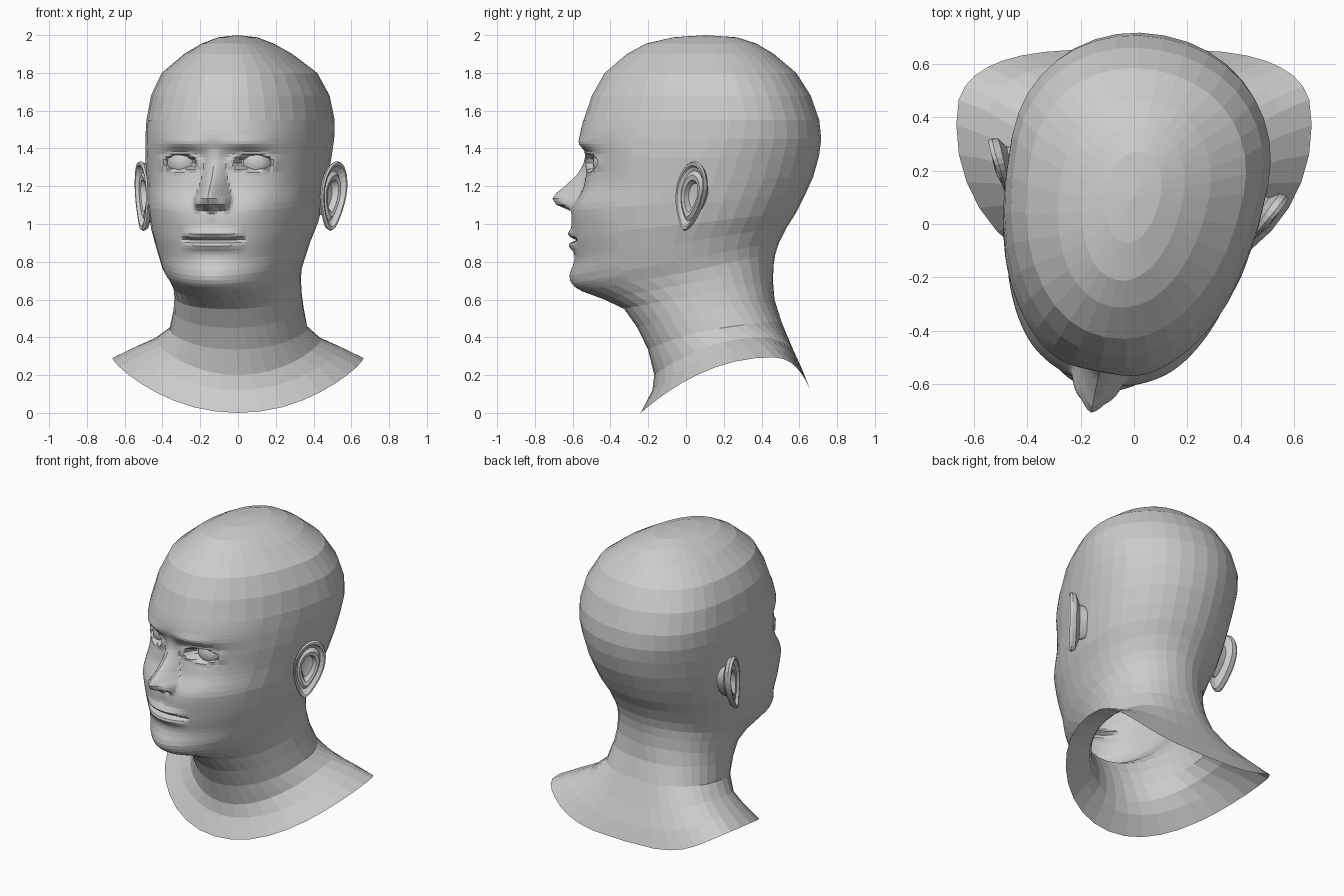
import bpy, bmesh
from math import sin, cos, pi, exp, radians, hypot
from mathutils import Vector

if "Cube" in bpy.data.objects:
    bpy.data.objects.remove(bpy.data.objects["Cube"])

YAW = radians(-11)      # the head is turned a little on the neck
PIVOT = 0.12


def table(knots, t):
    """Piecewise linear lookup in a short list of (position, value)."""
    if t <= knots[0][0]:
        return knots[0][1]
    for (a, p), (b, q) in zip(knots, knots[1:]):
        if t <= b:
            return p + (q - p) * (t - a) / (b - a)
    return knots[-1][1]


def turn(x, y, z, k=1.0):
    s, c = sin(YAW * k), cos(YAW * k)
    d = (y - PIVOT) * (1 + 0.018 * k)
    return Vector((x * c - d * s, PIVOT + x * s + d * c, z))


def gauss(dx, dz, sx, sz):
    return exp(-(dx / sx) ** 2 - (dz / sz) ** 2)


def make_object(name, bm):
    bmesh.ops.recalc_face_normals(bm, faces=bm.faces[:])
    me = bpy.data.meshes.new(name)
    bm.to_mesh(me)
    bm.free()
    ob = bpy.data.objects.new(name, me)
    bpy.context.collection.objects.link(ob)
    return ob


# Tilted cross-sections: front z, front y, back z, back y, half width, y of widest point
SKULL = [
    (2.0, .10, 2.0, .10, 0, .10),
    (1.988, -.07, 1.988, .27, .10, .12),
    (1.955, -.21, 1.955, .37, .185, .13),
    (1.90, -.31, 1.90, .46, .28, .15),
    (1.80, -.425, 1.80, .575, .405, .19),
    (1.68, -.492, 1.68, .65, .465, .22),
    (1.55, -.535, 1.55, .695, .488, .24),
    (1.45, -.552, 1.45, .706, .488, .22),
    (1.34, -.52, 1.36, .695, .482, .17),
    (1.20, -.53, 1.25, .665, .466, .13),
    (1.07, -.593, 1.15, .62, .452, .09),
    (.93, -.595, 1.06, .575, .432, .05),
]
NECK = [
    (.81, -.585, .98, .525, .40, .01),
    (.70, -.605, .90, .485, .37, .01),
    (.645, -.55, .84, .467, .345, .05),
    (.60, -.43, .78, .458, .335, .10),
    (.55, -.325, .70, .456, .335, .13),
    (.45, -.255, .60, .465, .345, .15),
    (.335, -.20, .48, .505, .365, .19),
    (.20, -.168, .34, .565, .44, .27),
    (.12, -.178, .23, .615, .55, .33),
    (.0, -.24, .13, .655, .665, .37),
]
RINGS = SKULL + NECK
LAST = len(RINGS) - 1


def section(v):
    """Catmull-Rom blend of the cross-sections."""
    i = min(int(v), LAST - 1)
    t = v - i
    p = [RINGS[max(0, min(LAST, i + j))] for j in (-1, 0, 1, 2)]
    return [0.5 * (2 * b + (c - a) * t + (2 * a - 5 * b + 4 * c - d) * t * t
                   + (3 * b - a - 3 * c + d) * t ** 3) for a, b, c, d in zip(*p)]


FRONT_POWER = [(5, 2.1), (8, 2.35), (10, 2.3), (13, 1.85), (16, 2), (21, 2.05)]
BACK_POWER = [(0, 2.1), (16, 2.1), (21, 3.2)]
SIDE_LIFT = [(16, 0), (18, .04), (19, .12), (20, .17), (21, .225)]
YAW_AMOUNT = [(13, 1), (14, .92), (16, .65), (19, 0)]
NOSE_OUT = [(1.06, 0), (1.075, .03), (1.10, .105), (1.135, .145), (1.165, .142),
            (1.22, .095), (1.26, .058), (1.32, .025), (1.40, 0)]
NOSE_WIDE = [(1.06, .095), (1.13, .105), (1.2, .08), (1.3, .058), (1.4, .05)]


def face_relief(x, z):
    """Depth of the facial features, positive is inwards."""
    ax = abs(x)
    d = 0.0
    # nose and nostrils
    w = table(NOSE_WIDE, z)
    if ax < w:
        d -= table(NOSE_OUT, z) * (1 - (ax / w) ** 1.5)
    d -= .022 * gauss(ax - .075, z - 1.11, .025, .03)
    d += .04 * gauss(ax - .042, z - 1.08, .02, .013)
    # eye socket, lids and opening
    d += .042 * gauss(ax - .19, z - 1.335, .095, .055)
    r = hypot((ax - .197) / .085, (z - 1.325) / .034)
    d -= .014 * exp(-((r - 1.3) / .3) ** 2)
    d += .045 * max(0, min(1, (1.12 - r) / .22))
    # brow and cheekbone
    d -= .016 * gauss(ax - .17, z - 1.425, .11, .03)
    d -= .012 * gauss(ax - .27, z - 1.14, .09, .09)
    # lips, mouth line, groove and chin
    fade = max(0, 1 - (ax / .175) ** 2)
    d -= fade * .026 * exp(-((z - .946) / .024) ** 2)
    d -= fade * .026 * exp(-((z - .885) / .026) ** 2)
    d += fade ** .5 * .036 * exp(-((z - .917) / .010) ** 2)
    d += .007 * gauss(x, z - 1.0, .02, .035)
    d -= .012 * gauss(x, z - .74, .11, .05)
    return d


def surface(u, v):
    zf, yf, zb, yb, w, y0 = section(v)
    front = cos(u) >= 0
    e = 2 / table(FRONT_POWER if front else BACK_POWER, v)
    ex = 2 / (table(FRONT_POWER, v) * max(0, cos(u)) + table(BACK_POWER, v) * max(0, -cos(u))
              + 2.1 * (1 - abs(cos(u))))
    x = w * abs(sin(u)) ** ex * (1 if u > 0 else -1)
    y = y0 + ((yf if front else yb) - y0) * abs(cos(u)) ** e
    z = zf + (zb - zf) * (1 - cos(u)) / 2 + table(SIDE_LIFT, v) * sin(u) ** 2
    if abs(u) < 1.3 and 5 < v < 15:
        y += face_relief(x, z)
    return turn(x, y, z, table(YAW_AMOUNT, v))


# Head and neck: a grid in (u, v), refined over the face, then wrapped into shape
SEG = 36
bm = bmesh.new()
grid = [[bm.verts.new((-pi + 2 * pi * i / SEG, j, 0)) for i in range(SEG + 1)]
        for j in range(LAST + 1)]
for lo, hi in zip(grid, grid[1:]):
    for i in range(SEG):
        bm.faces.new((lo[i], lo[i + 1], hi[i + 1], hi[i]))
for half, v0, v1, cuts in ((1.05, 6, 14, 3), (.55, 7, 12, 1)):
    edges = set()
    for f in bm.faces:
        c = f.calc_center_median()
        if abs(c.x) < half and v0 < c.y < v1:
            edges.update(f.edges)
    bmesh.ops.subdivide_edges(bm, edges=list(edges), cuts=cuts, use_grid_fill=True)
for vert in bm.verts:
    vert.co = surface(vert.co.x, vert.co.y)
bmesh.ops.remove_doubles(bm, verts=bm.verts[:], dist=0.0005)
make_object("head_and_neck", bm)

# Ear profile from the bowl over the fold and rim to the back: radius, height
EAR_PROFILE = [(.15, -.025), (.36, -.022), (.46, .012), (.60, .018), (.72, .002),
               (.82, .012), (.88, .03), (.96, .032), (1.0, .016), (.93, -.008), (.6, -.03), (.5, -.075)]


def make_ear(name, side):
    n, flare = 28, radians(25)
    bm = bmesh.new()
    rings = []
    for r, h in EAR_PROFILE:
        ring = []
        for k in range(n):
            a = 2 * pi * k / n
            up = sin(a)
            across = .095 * r * cos(a) * (1 + .25 * up - .15 * up * up) + .03 * r * up
            low = .45 + .55 * max(0, min(1, .9 + .8 * cos(a)))
            hh = h * (low if h > 0 else 1)
            x = .502 + across * sin(flare) + hh * cos(flare)
            y = .125 + across * cos(flare) - hh * sin(flare)
            ring.append(bm.verts.new(turn(side * x, y, 1.148 + .185 * r * up)))
        rings.append(ring)
    for p, q in zip(rings, rings[1:]):
        for k in range(n):
            bm.faces.new((p[k], p[k - 1], q[k - 1], q[k]))
    bm.faces.new(rings[0])
    make_object(name, bm)


# Ears and eyeballs, one of each per side
for side, word in ((-1, "left"), (1, "right")):
    make_ear("ear_" + word, side)
    bm = bmesh.new()
    bmesh.ops.create_uvsphere(bm, u_segments=24, v_segments=16, radius=.088)
    bmesh.ops.translate(bm, verts=bm.verts[:], vec=turn(side * .197, -.368, 1.325))
    for f in bm.faces:
        f.smooth = True
    make_object("eyeball_" + word, bm)
